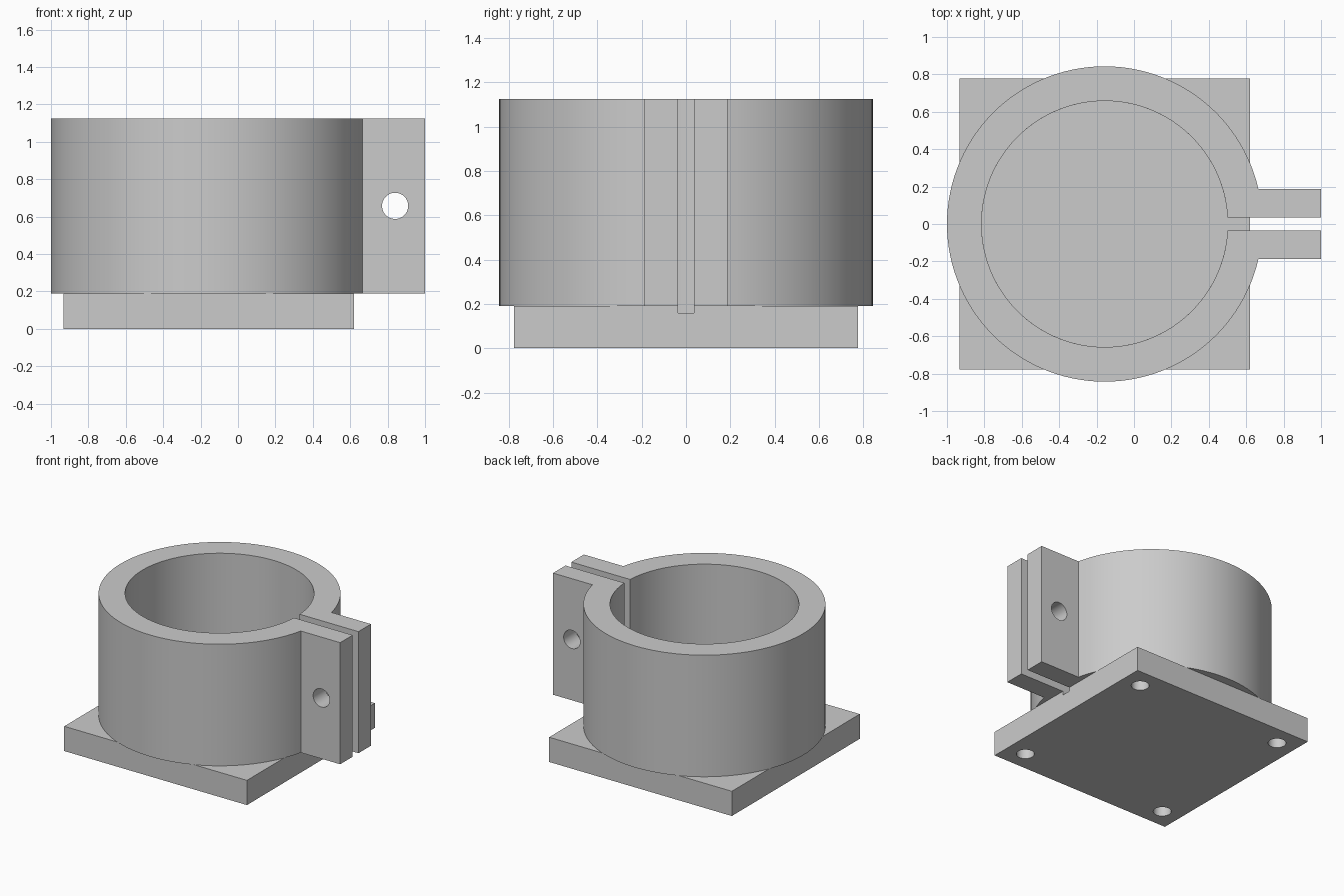
import bpy
import bmesh
import math
from mathutils import Matrix

if "Cube" in bpy.data.objects:
    bpy.data.objects.remove(bpy.data.objects["Cube"], do_unlink=True)

CX = -0.157                     # shared axis of the ring and the plate
OUTER, INNER = 0.843, 0.658     # ring radii
GAP, TAB = 0.035, 0.187         # inner and outer y of each clamp tab
PLATE_TOP, TOP = 0.19, 1.125
FLOOR = 0.16                    # bore and slot sink a little into the plate
HALF = 0.777                    # half the plate width

grey = bpy.data.materials.new("light grey")
grey.use_nodes = True
colour = (0.6, 0.6, 0.6, 1)
grey.diffuse_color = colour
grey.node_tree.nodes["Principled BSDF"].inputs["Base Color"].default_value = colour


def finish(name, bm):
    bmesh.ops.recalc_face_normals(bm, faces=bm.faces)
    mesh = bpy.data.meshes.new(name)
    bm.to_mesh(mesh)
    bm.free()
    mesh.materials.append(grey)
    ob = bpy.data.objects.new(name, mesh)
    bpy.context.collection.objects.link(ob)
    return ob


def box(name, x0, x1, y0, y1, z0, z1):
    bm = bmesh.new()
    size = Matrix.Diagonal((x1 - x0, y1 - y0, z1 - z0, 1))
    centre = Matrix.Translation(((x0 + x1) / 2, (y0 + y1) / 2, (z0 + z1) / 2))
    bmesh.ops.create_cube(bm, size=1, matrix=centre @ size)
    return finish(name, bm)


def cylinder(name, centre, radius, depth, segments, axis="Z"):
    bm = bmesh.new()
    turn = Matrix.Rotation(math.pi / 2, 4, "X") if axis == "Y" else Matrix.Identity(4)
    bmesh.ops.create_cone(bm, cap_ends=True, segments=segments, radius1=radius,
                          radius2=radius, depth=depth,
                          matrix=Matrix.Translation(centre) @ turn)
    return finish(name, bm)


def select_only(ob):
    bpy.ops.object.select_all(action="DESELECT")
    ob.select_set(True)
    bpy.context.view_layer.objects.active = ob


def cut(ob, cutters):
    select_only(ob)
    for cutter in cutters:
        mod = ob.modifiers.new("cut", "BOOLEAN")
        mod.operation = "DIFFERENCE"
        mod.solver = "EXACT"
        mod.object = cutter
        bpy.ops.object.modifier_apply(modifier=mod.name)
        bpy.data.objects.remove(cutter, do_unlink=True)
    bpy.ops.object.shade_smooth_by_angle(angle=math.radians(30))


def arc(radius, half_width, steps=112):
    # Points round the axis, from one side of the opening to the other
    start = math.asin(half_width / radius)
    span = 2 * math.pi - 2 * start
    angles = [start + span * i / steps for i in range(steps + 1)]
    return [(CX + radius * math.cos(a), radius * math.sin(a)) for a in angles]


# Split ring with two clamp tabs, extruded from one outline
outline = [(1, GAP), (1, TAB)] + arc(OUTER, TAB)
outline += [(1, -TAB), (1, -GAP)] + arc(INNER, GAP)[::-1]
bm = bmesh.new()
face = bm.faces.new([bm.verts.new((x, y, PLATE_TOP)) for x, y in outline])
result = bmesh.ops.extrude_face_region(bm, geom=[face])
raised = [v for v in result["geom"] if isinstance(v, bmesh.types.BMVert)]
bmesh.ops.translate(bm, verts=raised, vec=(0, 0, TOP - PLATE_TOP))
clamp = finish("clamp_ring", bm)

# Bolt hole through both tabs
cut(clamp, [cylinder("bolt_hole", (0.84, 0, PLATE_TOP / 2 + TOP / 2), 0.07, 1, 40, "Y")])

# Square base plate with bore recess, slot and blind screw holes underneath
plate = box("base_plate", CX - HALF, CX + HALF, -HALF, HALF, 0, PLATE_TOP)
cutters = [cylinder("bore", (CX, 0, FLOOR + 0.5), INNER, 1, 112),
           box("slot", CX, 1, -GAP, GAP, FLOOR, 1)]
for sx in (-1, 1):
    for sy in (-1, 1):
        cutters.append(cylinder("screw_hole", (CX + sx * 0.625, sy * 0.625, 0),
                                0.063, 0.26, 32))
cut(plate, cutters)
